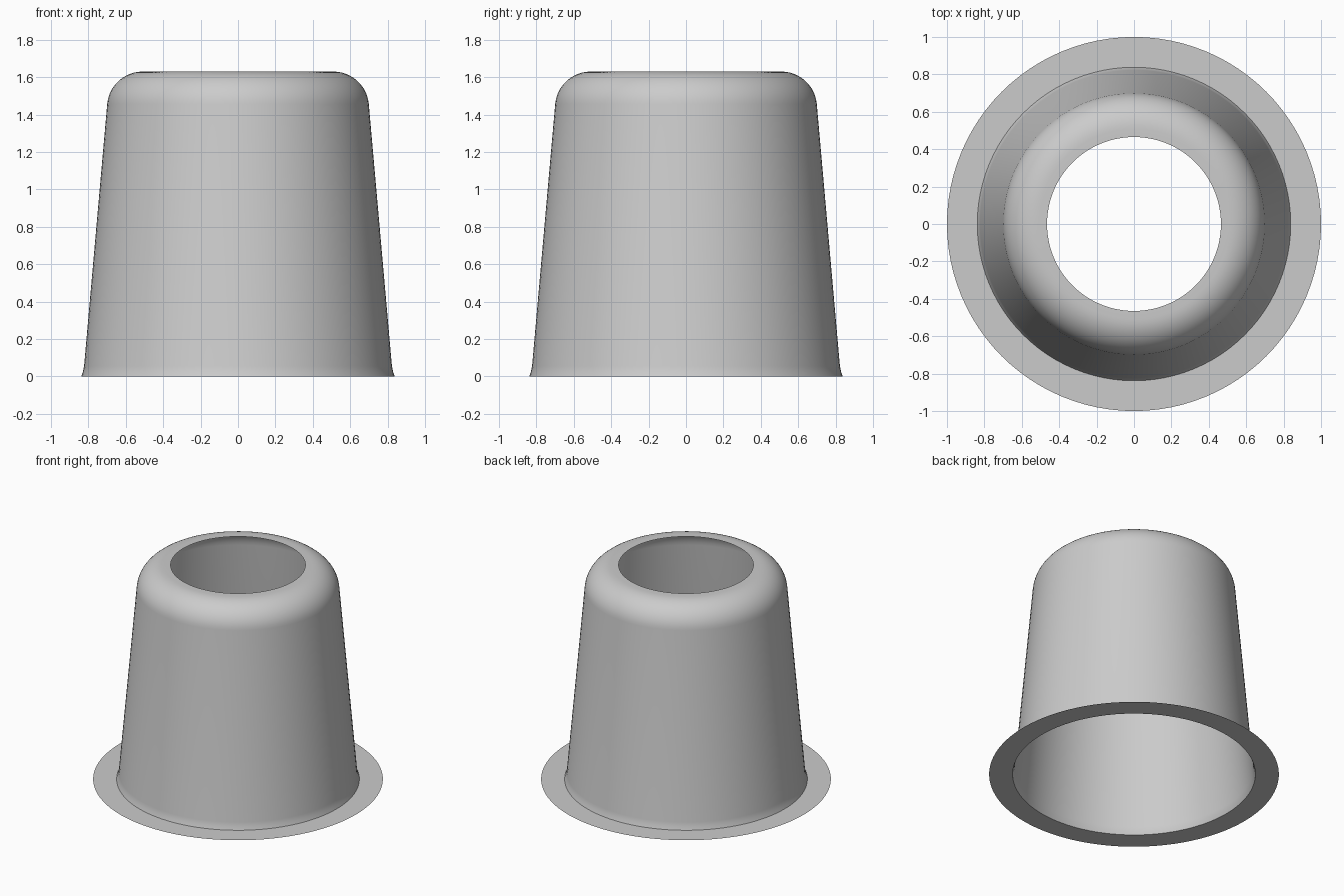
import bpy, bmesh
from math import sin, cos, pi, radians

cube = bpy.data.objects.get("Cube")
if cube:
    bpy.data.objects.remove(cube)

SEGMENTS = 96

grey = bpy.data.materials.new("plain grey")
grey.use_nodes = True
colour = (0.6, 0.6, 0.6, 1)
grey.diffuse_color = colour
grey.node_tree.nodes["Principled BSDF"].inputs["Base Color"].default_value = colour


def lathe(name, profile):
    """Revolve a (radius, height) profile, listed bottom/outside first, about z."""
    bm = bmesh.new()
    rings = [[bm.verts.new((r * cos(2 * pi * i / SEGMENTS), r * sin(2 * pi * i / SEGMENTS), z))
              for i in range(SEGMENTS)] for r, z in profile]
    for low, high in zip(rings, rings[1:]):
        for i in range(SEGMENTS):
            j = (i + 1) % SEGMENTS
            bm.faces.new((low[i], low[j], high[j], high[i]))
    mesh = bpy.data.meshes.new(name)
    bm.to_mesh(mesh)
    bm.free()
    mesh.materials.append(grey)
    obj = bpy.data.objects.new(name, mesh)
    bpy.context.collection.objects.link(obj)
    bpy.ops.object.select_all(action="DESELECT")
    obj.select_set(True)
    bpy.context.view_layer.objects.active = obj
    bpy.ops.object.shade_smooth_by_angle(angle=radians(30))


# Flat base flange
lathe("base_flange", [(1.0, 0), (0.838, 0)])

# Tapered wall with flared foot, rounded shoulder and open top
foot = [(0.838, 0), (0.829, 0.025), (0.823, 0.055)]
shoulder = [(0.51 + 0.19 * cos(a), 1.44 + 0.19 * sin(a))
            for a in (radians(5 + 85 * k / 12) for k in range(13))]
lathe("cup_wall", foot + shoulder + [(0.465, 1.63)])
